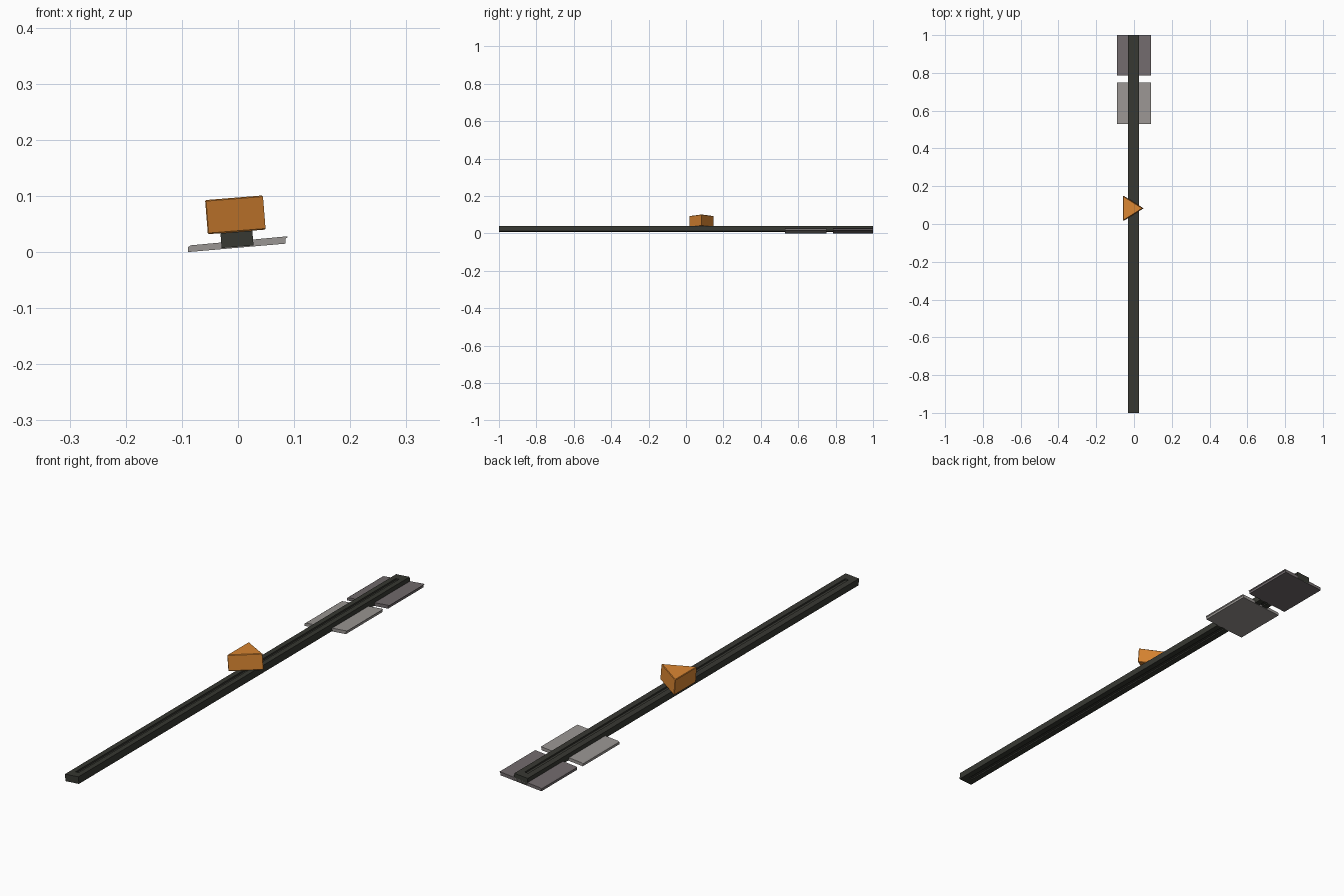
import bpy, bmesh, math
from mathutils import Matrix

if "Cube" in bpy.data.objects:
    bpy.data.objects.remove(bpy.data.objects["Cube"])

TILT = Matrix.Rotation(math.radians(-4.6), 4, 'Y')


def material(name, rgb):
    m = bpy.data.materials.new(name)
    lin = [(c / 255 / 12.92 if c <= 10 else ((c / 255 + 0.055) / 1.055) ** 2.4) for c in rgb]
    m.diffuse_color = (*lin, 1)
    m.use_nodes = True
    m.node_tree.nodes["Principled BSDF"].inputs["Base Color"].default_value = m.diffuse_color
    return m


def loft(name, rings, mat, tilt=True, bevel=0):
    """Join equal-length rings of points into a closed solid."""
    bm = bmesh.new()
    vs = [[bm.verts.new(p) for p in r] for r in rings]
    n = len(vs[0])
    for a, b in zip(vs, vs[1:]):
        for i in range(n):
            j = (i + 1) % n
            bm.faces.new((a[i], a[j], b[j], b[i]))
    bm.faces.new(vs[0][::-1])
    bm.faces.new(vs[-1])
    if bevel:
        bmesh.ops.bevel(bm, geom=bm.edges[:], offset=bevel, segments=1, affect='EDGES')
    bmesh.ops.recalc_face_normals(bm, faces=bm.faces)
    if tilt:
        bm.transform(TILT)
    me = bpy.data.meshes.new(name)
    bm.to_mesh(me)
    bm.free()
    me.materials.append(mat)
    ob = bpy.data.objects.new(name, me)
    bpy.context.collection.objects.link(ob)
    return ob


def rect(hx, hy, z):
    return [(-hx, -hy, z), (hx, -hy, z), (hx, hy, z), (-hx, hy, z)]


dark = material("dark_rail", (55, 56, 50))
orange = material("orange", (218, 134, 50))
light_grey = material("light_grey", (154, 150, 147))
mid_grey = material("mid_grey", (114, 107, 109))

# long rail with a blind groove in the top and underside
loft("rail", [rect(.007, .967, .015), rect(.007, .967, .0095), rect(.0285, 1, .0095),
              rect(.0285, 1, .036), rect(.007, .967, .036), rect(.007, .967, .030)], dark)

# triangular prism block
tri = [(-.051, .017), (.054, .083), (-.051, .149)]
loft("prism_block", [[(x, y, z) for x, y in tri] for z in (.036, .097)], orange, bevel=.002)

# thin plates under the far end of the rail, with a small lip on one edge
profile = [(-.089, 0), (.085, .015), (.085, .024), (.089, .027), (.087, .028),
           (-.084, .012), (-.089, .009)]
for name, y0, y1, mat in (("inner_plate", .53, .75, light_grey),
                          ("end_plate", .785, 1.0, mid_grey)):
    loft(name, [[(x, y, z) for x, z in profile] for y in (y0, y1)], mat, tilt=False)
